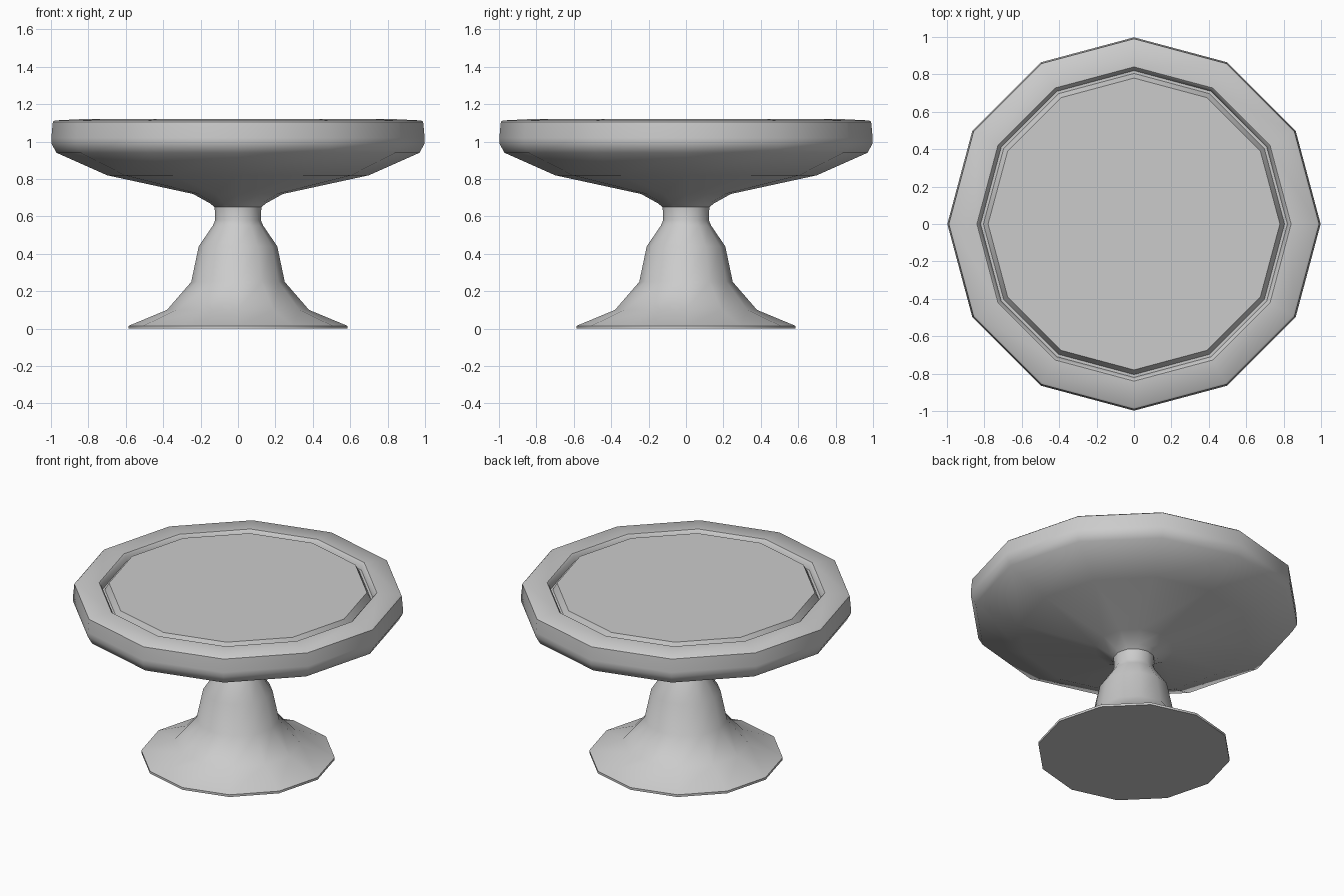
import bpy, bmesh, math

if "Cube" in bpy.data.objects:
    bpy.data.objects.remove(bpy.data.objects["Cube"])

SIDES = 12

def lathe(name, profile):
    """Spin an (r, z) profile into a closed twelve-sided solid."""
    bm = bmesh.new()
    rings = []
    for r, z in profile:
        rings.append([bm.verts.new((r * math.cos(2 * math.pi * i / SIDES),
                                    r * math.sin(2 * math.pi * i / SIDES), z))
                      for i in range(SIDES)])
    for a, b in zip(rings, rings[1:]):
        for i in range(SIDES):
            j = (i + 1) % SIDES
            bm.faces.new((a[i], a[j], b[j], b[i]))
    bm.faces.new(rings[0][::-1])
    bm.faces.new(rings[-1])
    bmesh.ops.recalc_face_normals(bm, faces=bm.faces)
    mesh = bpy.data.meshes.new(name)
    bm.to_mesh(mesh)
    bm.free()
    obj = bpy.data.objects.new(name, mesh)
    bpy.context.collection.objects.link(obj)
    bpy.ops.object.select_all(action='DESELECT')
    obj.select_set(True)
    bpy.context.view_layer.objects.active = obj
    bpy.ops.object.shade_smooth_by_angle(angle=math.radians(40))
    return obj

# Flared foot and waisted stem
foot = [(0.585, 0.0), (0.585, 0.015), (0.38, 0.10), (0.25, 0.25),
        (0.21, 0.44), (0.135, 0.55), (0.122, 0.58), (0.125, 0.65)]
# Dished underside and rounded outer rim
bowl = [(0.15, 0.67), (0.24, 0.72), (0.70, 0.82), (0.97, 0.94),
        (0.998, 0.99), (0.998, 1.02), (0.99, 1.105)]
# Rim top, narrow groove, and raised flat plate
top = [(0.98, 1.113), (0.84, 1.12), (0.83, 1.11), (0.82, 1.075),
       (0.805, 1.075), (0.78, 1.12)]

lathe("pedestal_stand", foot + bowl + top)
